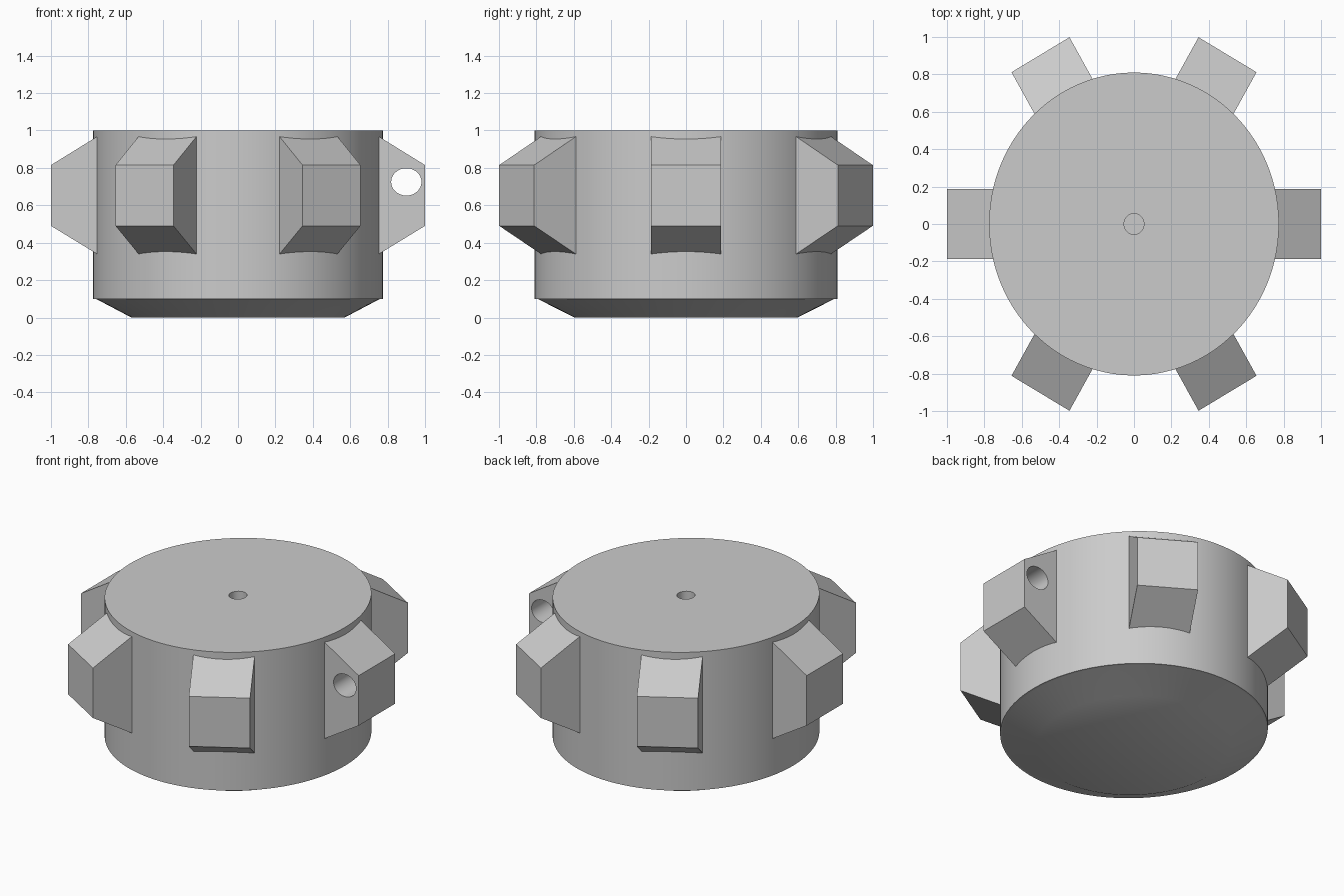
import bpy, bmesh, math
from mathutils import Matrix, Vector

cube = bpy.data.objects.get("Cube")
if cube:
    bpy.data.objects.remove(cube, do_unlink=True)

STRETCH = Matrix.Diagonal((1, 1.045, 1, 1))  # slight oval along y

grey = bpy.data.materials.new("plain grey")
grey.use_nodes = True
color = (0.6, 0.6, 0.6, 1)
grey.diffuse_color = color
grey.node_tree.nodes["Principled BSDF"].inputs["Base Color"].default_value = color


def add_object(name, bm, matrix=Matrix()):
    bm.transform(matrix)
    bmesh.ops.recalc_face_normals(bm, faces=bm.faces)
    mesh = bpy.data.meshes.new(name)
    bm.to_mesh(mesh)
    bm.free()
    mesh.materials.append(grey)
    obj = bpy.data.objects.new(name, mesh)
    bpy.context.collection.objects.link(obj)
    return obj


def activate(obj):
    bpy.ops.object.select_all(action='DESELECT')
    obj.select_set(True)
    bpy.context.view_layer.objects.active = obj


# Round body: lathed profile with a centre hole and a chamfered underside
bm = bmesh.new()
profile = [(0, 0.7), (0.053, 0.7), (0.053, 1), (0.775, 1),
           (0.775, 0.1), (0.76, 0.1), (0.57, 0), (0, 0)]
verts = [bm.verts.new((r, 0, z)) for r, z in profile]
edges = [bm.edges.new(pair) for pair in zip(verts, verts[1:])]
bmesh.ops.spin(bm, geom=verts + edges, axis=(0, 0, 1), cent=(0, 0, 0),
               angle=math.tau, steps=96)
bmesh.ops.remove_doubles(bm, verts=bm.verts, dist=0.0005)
body = add_object("round_body", bm, STRETCH)
activate(body)
bpy.ops.object.shade_smooth_by_angle(angle=math.radians(32))

# Six tapered lugs around the body
lug_profile = [(0.73, 0.325), (1, 0.49), (1, 0.815), (0.73, 0.982)]
lugs = []
for i in range(6):
    bm = bmesh.new()
    face = bm.faces.new([bm.verts.new((r, -0.179, z)) for r, z in lug_profile])
    side = bmesh.ops.extrude_face_region(bm, geom=[face])
    bmesh.ops.translate(bm, vec=Vector((0, 0.358, 0)),
                        verts=[v for v in side["geom"] if isinstance(v, bmesh.types.BMVert)])
    turn = Matrix.Rotation(math.radians(60 * i), 4, 'Z')
    lugs.append(add_object(f"lug_{i + 1}", bm, STRETCH @ turn))

# Cross hole through the left lug
bm = bmesh.new()
bmesh.ops.create_cone(bm, cap_ends=True, segments=48, radius1=1, radius2=1, depth=1)
cutter = add_object("hole_cutter", bm,
                    Matrix.Translation((0.9, 0, 0.725)) @ Matrix.Diagonal((0.081, 1, 0.073, 1))
                    @ Matrix.Rotation(math.pi / 2, 4, 'X'))
cutter.hide_render = True
cut = lugs[0].modifiers.new("cross_hole", 'BOOLEAN')
cut.operation = 'DIFFERENCE'
cut.solver = 'EXACT'
cut.object = cutter
activate(lugs[0])
bpy.ops.object.modifier_apply(modifier=cut.name)
bpy.data.objects.remove(cutter, do_unlink=True)
bpy.ops.object.shade_smooth_by_angle(angle=math.radians(30))
